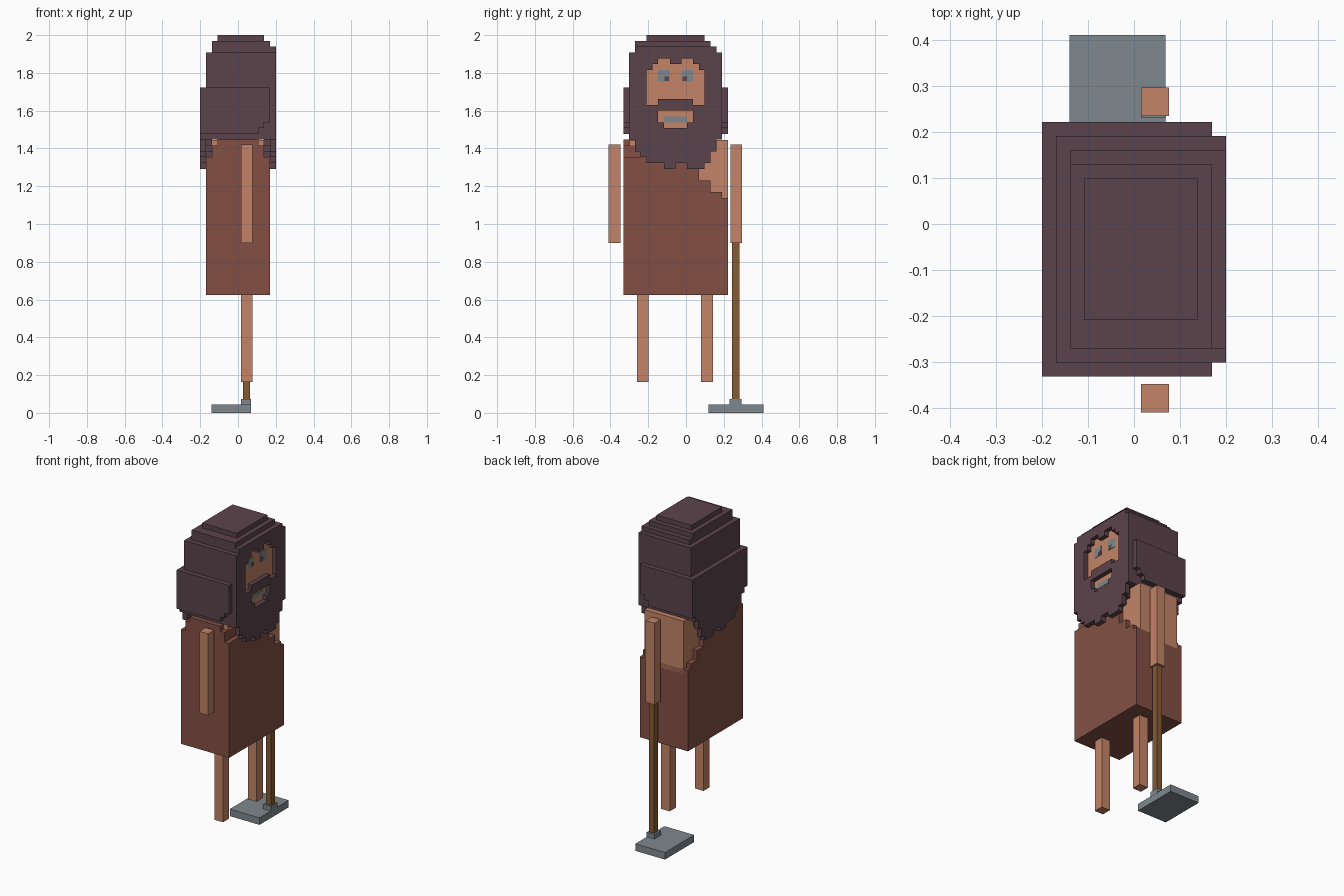
import bpy, bmesh

if "Cube" in bpy.data.objects:
    bpy.data.objects.remove(bpy.data.objects["Cube"])

V = 2 / 65          # one block
YC = -0.055         # middle of the head and torso


def material(name, rgb):
    lin = [((c / 255 + 0.055) / 1.055) ** 2.4 for c in rgb]
    m = bpy.data.materials.new(name)
    m.diffuse_color = (*lin, 1)
    m.use_nodes = True
    m.node_tree.nodes["Principled BSDF"].inputs["Base Color"].default_value = m.diffuse_color
    return m


HAIR = material("dark hair", (91, 68, 76))
SKIN = material("skin", (195, 132, 104))
CLOTH = material("brown cloth", (131, 80, 68))
STEEL = material("grey steel", (127, 137, 142))
WOOD = material("wood", (133, 92, 52))


def finish(name, bm, mat):
    bmesh.ops.recalc_face_normals(bm, faces=bm.faces)
    me = bpy.data.meshes.new(name)
    bm.to_mesh(me)
    bm.free()
    me.materials.append(mat)
    ob = bpy.data.objects.new(name, me)
    bpy.context.collection.objects.link(ob)
    return ob


def prism(name, pts, axis, a, b, mat):
    """Extrude a 2D outline along x (points are y,z) or y (points are x,z)."""
    bm = bmesh.new()
    place = (lambda p, t: (t, *p)) if axis == 'x' else (lambda p, t: (p[0], t, p[1]))
    lo = [bm.verts.new(place(p, a)) for p in pts]
    hi = [bm.verts.new(place(p, b)) for p in pts]
    bm.faces.new(lo)
    bm.faces.new(hi)
    n = len(pts)
    for i in range(n):
        j = (i + 1) % n
        bm.faces.new((lo[i], lo[j], hi[j], hi[i]))
    return finish(name, bm, mat)


def box(name, x, y, z, mat):
    pts = [(y[0], z[0]), (y[1], z[0]), (y[1], z[1]), (y[0], z[1])]
    return prism(name, pts, 'x', x[0], x[1], mat)


def gx(i):
    return (i - 6.5) * V


def gy(k):
    return YC + k * V


def gbox(name, i0, i1, k0, k1, r0, r1, mat):
    return box(name, (gx(i0), gx(i1)), (gy(k0), gy(k1)), (r0 * V, r1 * V), mat)


def slab(name, i0, i1, cells, mat):
    """Block-edged panel in the y-z plane made from a set of (column, row) cells."""
    bm = bmesh.new()
    cache = {}

    def vert(i, k, r):
        if (i, k, r) not in cache:
            cache[i, k, r] = bm.verts.new((gx(i), gy(k), r * V))
        return cache[i, k, r]

    for k, r in cells:
        c = [(k, r), (k + 1, r), (k + 1, r + 1), (k, r + 1)]
        for i in (i0, i1):
            q = [vert(i, *p) for p in c]
            bm.faces.new(q if i == i1 else q[::-1])
        for e, nb in enumerate([(k, r - 1), (k + 1, r), (k, r + 1), (k - 1, r)]):
            if nb not in cells:
                a, b = c[e], c[(e + 1) % 4]
                bm.faces.new((vert(i0, *a), vert(i0, *b), vert(i1, *b), vert(i1, *a)))
    bmesh.ops.dissolve_limit(bm, angle_limit=0.02, verts=bm.verts, edges=bm.edges)
    return finish(name, bm, mat)


# Ragged lower edge of the beard and back hair, one row number per column
EDGE = [47, 45, 44, 43, 43, 43, 42, 42, 43, 43, 42, 42, 42, 43, 45, 47]
BROW = [59, 60, 61, 61, 60, 60, 61, 61, 60, 59]


def hair_cells(lift, top):
    return {(k, r) for k in range(-8, 8)
            for r in range(min(EDGE[k + 8] + lift, 47), top)}


# Openings in the beard panel for the face and the mouth
face = {(k, r) for k in range(-5, 5) for r in range(53, BROW[k + 5])
        if not (r == 53 and -3 <= k < 3)}
mouth = {(k, r) for k in range(-3, 3) for r in range(49, 52)
         if r > 49 or -2 <= k < 2}
front = hair_cells(0, 62) | {(k, 62) for k in range(-7, 7)}
slab("beard_front", 12, 13, front - face - mouth, HAIR)
slab("beard_inner", 11, 12, hair_cells(2, 48), HAIR)
slab("back_hair_inner", 1, 2, hair_cells(2, 48), HAIR)
slab("back_hair", 0, 1, hair_cells(0, 50), HAIR)

# Head core and stepped crown
gbox("head", 1, 12, -8, 8, 47, 62, HAIR)
gbox("crown_lower", 2, 12, -7, 7, 62, 63, HAIR)
gbox("crown_middle", 2, 12, -7, 6, 63, 64, HAIR)
gbox("crown_top", 3, 11, -5, 5, 64, 65, HAIR)

# Thick hair band around the sides and back, stepped at the front underside
band = [(0, 48), (10, 48), (10, 49), (11, 49), (11, 50), (12, 50), (12, 56), (0, 56)]
prism("hair_band", [(gx(i), r * V) for i, r in band], 'y', gy(-9), gy(9), HAIR)


# Face plates: skin, eyes, pupils and teeth
def plate(name, depth, k0, k1, r0, r1, mat):
    box(name, (gx(12) - 0.002, gx(12) + depth), (gy(k0), gy(k1)), (r0 * V, r1 * V), mat)


plate("face_skin", 0.003, -5.1, 5.1, 48.9, 61.1, SKIN)
plate("teeth", 0.006, -2, 2, 50, 51, STEEL)
for side, k, p in (("left", -3, -1.9), ("right", 1, 1.2)):
    plate(side + "_eye", 0.005, k, k + 2, 57, 59, STEEL)
    plate(side + "_pupil", 0.007, p, p + 0.8, 57.1, 57.9, HAIR)

# Chest skin, bare at one shoulder
gbox("chest", 2, 11, 3.5, 9, 36, 46.98, SKIN)

# Tunic: body, shoulder layers and a stepped strap edge
NECK = [(9, 20.3), (9, 37), (8, 37), (8, 38), (6, 38), (6, 40), (4, 40)]


def tunic(name, i0, i1, top):
    pts = [(-9, 20.3)] + NECK + [(4, top), (-9, top)]
    prism(name, [(gy(k), r * V) for k, r in pts], 'x', gx(i0), gx(i1), CLOTH)


tunic("tunic_back", 1, 2, 44)
tunic("tunic_body", 2, 11, 46)
tunic("tunic_front", 11, 12, 44)
gbox("tunic_shoulder", 3, 10, -9, 4, 46, 47, CLOTH)
gbox("neck_skin", 10, 11, -7.9, 4, 46, 46.98, SKIN)

# Arms and legs
LIMB_X = (0.015, 0.076)
for side, ya, yl in (("right", -0.41, -0.26), ("left", 0.235, 0.08)):
    box(side + "_arm", LIMB_X, (ya, ya + 0.062), (0.90, 1.42), SKIN)
    box(side + "_leg", LIMB_X, (yl, yl + 0.062), (0.163, 0.63), SKIN)

# Long-handled tool held in one hand
box("tool_handle", (0.026, 0.064), (0.243, 0.283), (0.06, 0.905), WOOD)
box("tool_collar", (0.015, 0.07), (0.231, 0.295), (0.04, 0.074), STEEL)
box("tool_blade", (-0.14, 0.069), (0.118, 0.411), (0.0, 0.045), STEEL)
